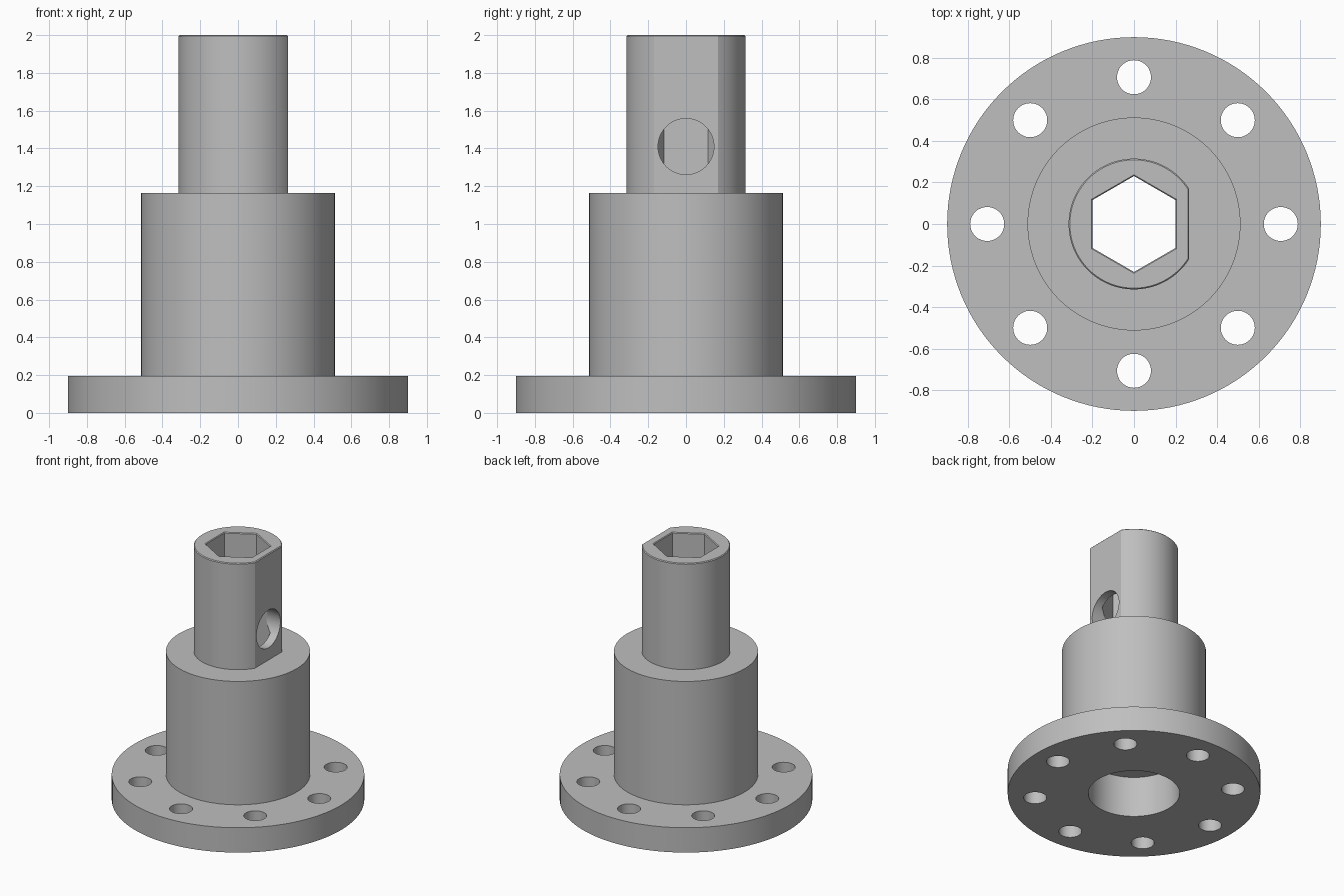
import bpy
import bmesh
from math import pi, sin, cos, acos, radians
from mathutils import Matrix

if "Cube" in bpy.data.objects:
    bpy.data.objects.remove(bpy.data.objects["Cube"], do_unlink=True)

SEGMENTS = 128
CHAMFER = 0.006

steel = bpy.data.materials.new("plain_grey")
steel.use_nodes = True
GREY = (0.52, 0.52, 0.52, 1)
steel.diffuse_color = GREY
steel.node_tree.nodes["Principled BSDF"].inputs["Base Color"].default_value = GREY


def circle(radius, count=SEGMENTS, start=0.0):
    return [(radius * cos(start + 2 * pi * i / count),
             radius * sin(start + 2 * pi * i / count)) for i in range(count)]


def d_section(radius, flat_x):
    """Circle with its +x side cut off flat."""
    a = acos(flat_x / radius)
    span = 2 * (pi - a)
    return [(radius * cos(a + span * i / SEGMENTS),
             radius * sin(a + span * i / SEGMENTS)) for i in range(SEGMENTS + 1)]


def loft(name, sections, matrix=Matrix()):
    """Closed solid through (outline, height) sections."""
    bm = bmesh.new()
    rings = [[bm.verts.new((x, y, z)) for x, y in outline] for outline, z in sections]
    n = len(rings[0])
    bm.faces.new(rings[0][::-1])
    bm.faces.new(rings[-1])
    for low, high in zip(rings, rings[1:]):
        for i in range(n):
            j = (i + 1) % n
            bm.faces.new((low[i], low[j], high[j], high[i]))
    bm.transform(matrix)
    bmesh.ops.recalc_face_normals(bm, faces=bm.faces)
    mesh = bpy.data.meshes.new(name)
    bm.to_mesh(mesh)
    bm.free()
    mesh.materials.append(steel)
    obj = bpy.data.objects.new(name, mesh)
    bpy.context.collection.objects.link(obj)
    return obj


def cylinder(name, radius, z0, z1, matrix=Matrix(), count=SEGMENTS):
    return loft(name, [(circle(radius, count), z0), (circle(radius, count), z1)], matrix)


def combine(target, other, operation):
    bpy.context.view_layer.objects.active = target
    mod = target.modifiers.new(operation.lower(), 'BOOLEAN')
    mod.operation, mod.solver, mod.object = operation, 'EXACT', other
    bpy.ops.object.modifier_apply(modifier=mod.name)
    bpy.data.objects.remove(other, do_unlink=True)


# Flange, hub and flat-sided shaft joined into one body
body = cylinder("flanged_shaft", 0.9, 0, 0.195)
combine(body, cylinder("hub", 0.513, 0.1, 1.165), 'UNION')
shaft = loft("shaft", [(d_section(0.315, 0.265), 1.0),
                       (d_section(0.315, 0.265), 2 - CHAMFER),
                       (d_section(0.315 - CHAMFER, 0.265 - CHAMFER), 2)])
combine(body, shaft, 'UNION')

# Hexagonal socket with a chamfered mouth, running through to the lower bore
hex_radius = 0.2 / cos(pi / 6)
mouth = 0.05
socket = loft("hex_socket", [(circle(hex_radius, 6, pi / 2), 0.2),
                             (circle(hex_radius, 6, pi / 2), 2 - CHAMFER),
                             (circle(hex_radius + mouth, 6, pi / 2), 2 - CHAMFER + mouth)])
combine(body, socket, 'DIFFERENCE')
combine(body, cylinder("lower_bore", 0.325, -0.1, 0.32), 'DIFFERENCE')

# Cross hole through the flat side only
sideways = Matrix.Translation((0, 0, 1.41)) @ Matrix.Rotation(pi / 2, 4, 'Y')
combine(body, cylinder("cross_hole", 0.148, 0.01, 0.5, sideways, 64), 'DIFFERENCE')

# Ring of bolt holes
for i in range(8):
    place = Matrix.Rotation(i * pi / 4, 4, 'Z') @ Matrix.Translation((0.707, 0, 0))
    combine(body, cylinder("bolt_hole", 0.082, -0.1, 0.3, place, 48), 'DIFFERENCE')

bpy.ops.object.select_all(action='DESELECT')
body.select_set(True)
bpy.context.view_layer.objects.active = body
bpy.ops.object.shade_smooth_by_angle(angle=radians(30))
